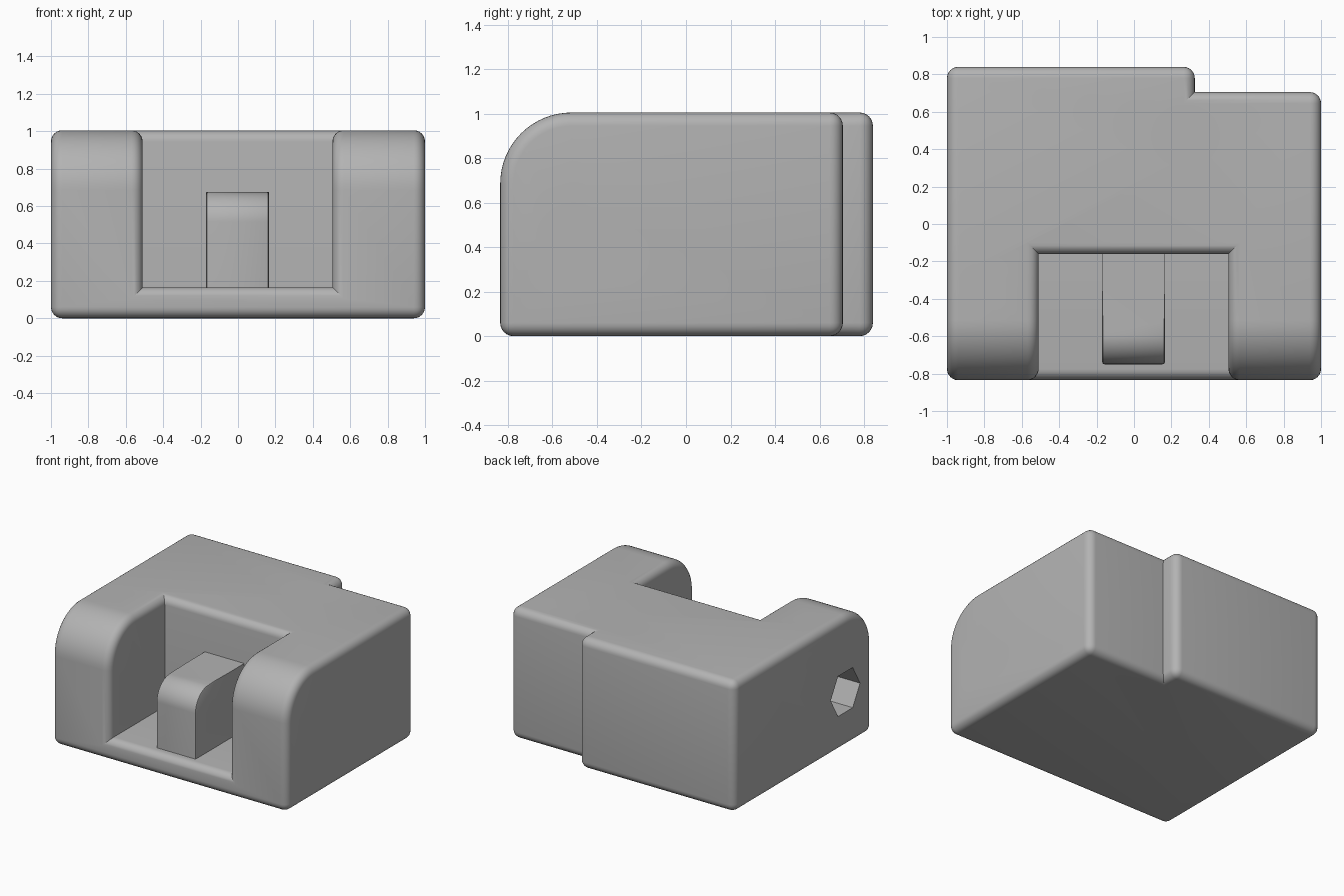
import bpy, bmesh, math
from mathutils import Matrix, Vector

old = bpy.data.objects.get("Cube")
if old:
    bpy.data.objects.remove(old, do_unlink=True)

grey = bpy.data.materials.new("plain grey")
grey.use_nodes = True
colour = (0.45, 0.45, 0.45, 1)
grey.diffuse_color = colour
grey.node_tree.nodes["Principled BSDF"].inputs["Base Color"].default_value = colour


def make_object(name, bm):
    bmesh.ops.recalc_face_normals(bm, faces=bm.faces[:])
    mesh = bpy.data.meshes.new(name)
    bm.to_mesh(mesh)
    bm.free()
    mesh.materials.append(grey)
    obj = bpy.data.objects.new(name, mesh)
    bpy.context.collection.objects.link(obj)
    return obj


def prism(outline, bottom, top):
    """Footprint outline extruded upward."""
    bm = bmesh.new()
    face = bm.faces.new([bm.verts.new((x, y, bottom)) for x, y in outline])
    out = bmesh.ops.extrude_face_region(bm, geom=[face])
    verts = [g for g in out["geom"] if isinstance(g, bmesh.types.BMVert)]
    bmesh.ops.translate(bm, verts=verts, vec=(0, 0, top - bottom))
    bmesh.ops.recalc_face_normals(bm, faces=bm.faces[:])
    return bm


def box(x0, x1, y0, y1, z0, z1):
    return prism([(x0, y0), (x1, y0), (x1, y1), (x0, y1)], z0, z1)


def round_edges(bm, edges, radius, segments):
    bmesh.ops.bevel(bm, geom=edges, offset=radius, offset_type='OFFSET',
                    segments=segments, profile=0.5, affect='EDGES',
                    clamp_overlap=True)


def round_front_top(bm, y, z, radius):
    edges = [e for e in bm.edges if all(
        abs(v.co.y - y) < 1e-4 and abs(v.co.z - z) < 1e-4 for v in e.verts)]
    round_edges(bm, edges, radius, 16)


def round_outer_edges(bm, radius, segments, keep=lambda e: True):
    edges = [e for e in bm.edges if len(e.link_faces) == 2 and e.is_convex
             and e.calc_face_angle(0) > math.radians(40) and keep(e)]
    round_edges(bm, edges, radius, segments)


def apply_cut(obj, cutter):
    """Subtract the cutter and remove it."""
    mod = obj.modifiers.new("cut", 'BOOLEAN')
    mod.operation = 'DIFFERENCE'
    mod.solver = 'EXACT'
    mod.object = cutter
    cutter.hide_render = True
    bpy.context.view_layer.update()
    graph = bpy.context.evaluated_depsgraph_get()
    mesh = bpy.data.meshes.new_from_object(obj.evaluated_get(graph))
    obj.modifiers.clear()
    obj.data = mesh
    bpy.data.objects.remove(cutter, do_unlink=True)


def drill(obj, start, direction, radius, depth, sides=48):
    """Bore into obj from the start point, beginning slightly outside it."""
    aim = Vector(direction)
    bm = bmesh.new()
    bmesh.ops.create_cone(bm, cap_ends=True, segments=sides, radius1=radius,
                          radius2=radius, depth=depth + 0.1)
    spin = aim.to_track_quat('Z', 'Y').to_matrix().to_4x4()
    if sides == 6:  # corners of the nut pocket point to front and back
        spin = Matrix.Rotation(math.pi / 2, 4, 'Y')
    centre = Vector(start) + aim * (depth - 0.1) / 2
    bm.transform(Matrix.Translation(centre) @ spin)
    apply_cut(obj, make_object("drill", bm))


BACK, FRONT, TOP, FLOOR = 0.84, -0.835, 1.005, 0.165

# Main block with stepped back and broad rounded front top
bm = prism([(-1, FRONT), (1, FRONT), (1, 0.705), (0.325, 0.705),
            (0.325, BACK), (-1, BACK)], 0, TOP)
round_front_top(bm, FRONT, TOP, 0.32)
body = make_object("hinge_block", bm)

# Open front pocket, then soft outer edges
apply_cut(body, make_object("pocket", box(-0.51, 0.505, -1.2, -0.16, FLOOR, 1.4)))
bm = bmesh.new()
bm.from_mesh(body.data)
bmesh.ops.dissolve_limit(bm, angle_limit=0.01, verts=bm.verts[:], edges=bm.edges[:])
round_outer_edges(bm, 0.06, 6)
bm.to_mesh(body.data)
bm.free()

# Centre tab inside the pocket
bm = box(-0.17, 0.165, -0.75, -0.15, FLOOR - 0.01, 0.675)
round_front_top(bm, -0.75, 0.675, 0.16)
round_outer_edges(bm, 0.012, 2, lambda e: all(
    v.co.z > FLOOR and v.co.y < -0.16 for v in e.verts) or any(
    v.co.z > FLOOR for v in e.verts) and all(v.co.y < -0.2 for v in e.verts))
tab = make_object("centre_tab", bm)

# Pin bore through both arms and the tab
PIN = (-0.505, 0.425)
for part in (body, tab):
    drill(part, (1, *PIN), (-1, 0, 0), 0.09, 2.1)
drill(body, (1, *PIN), (-1, 0, 0), 0.17, 0.32)
drill(body, (-1, *PIN), (1, 0, 0), 0.178, 0.25, 6)
drill(body, (-1, -0.53, 0.735), (1, 0, 0), 0.09, 0.3)

# Counterbored mounting holes: x, y, bore, head radius, head depth
for x, y, bore, head, depth in ((0.275, 0.467, 0.09, 0.17, 0.34),
                                (-0.835, -0.33, 0.06, 0.104, 0.25)):
    drill(body, (x, y, TOP), (0, 0, -1), bore, 1.1)
    drill(body, (x, y, TOP), (0, 0, -1), head, depth)

for part in (body, tab):
    bpy.ops.object.select_all(action='DESELECT')
    part.select_set(True)
    bpy.context.view_layer.objects.active = part
    bpy.ops.object.shade_smooth_by_angle(angle=math.radians(30))
